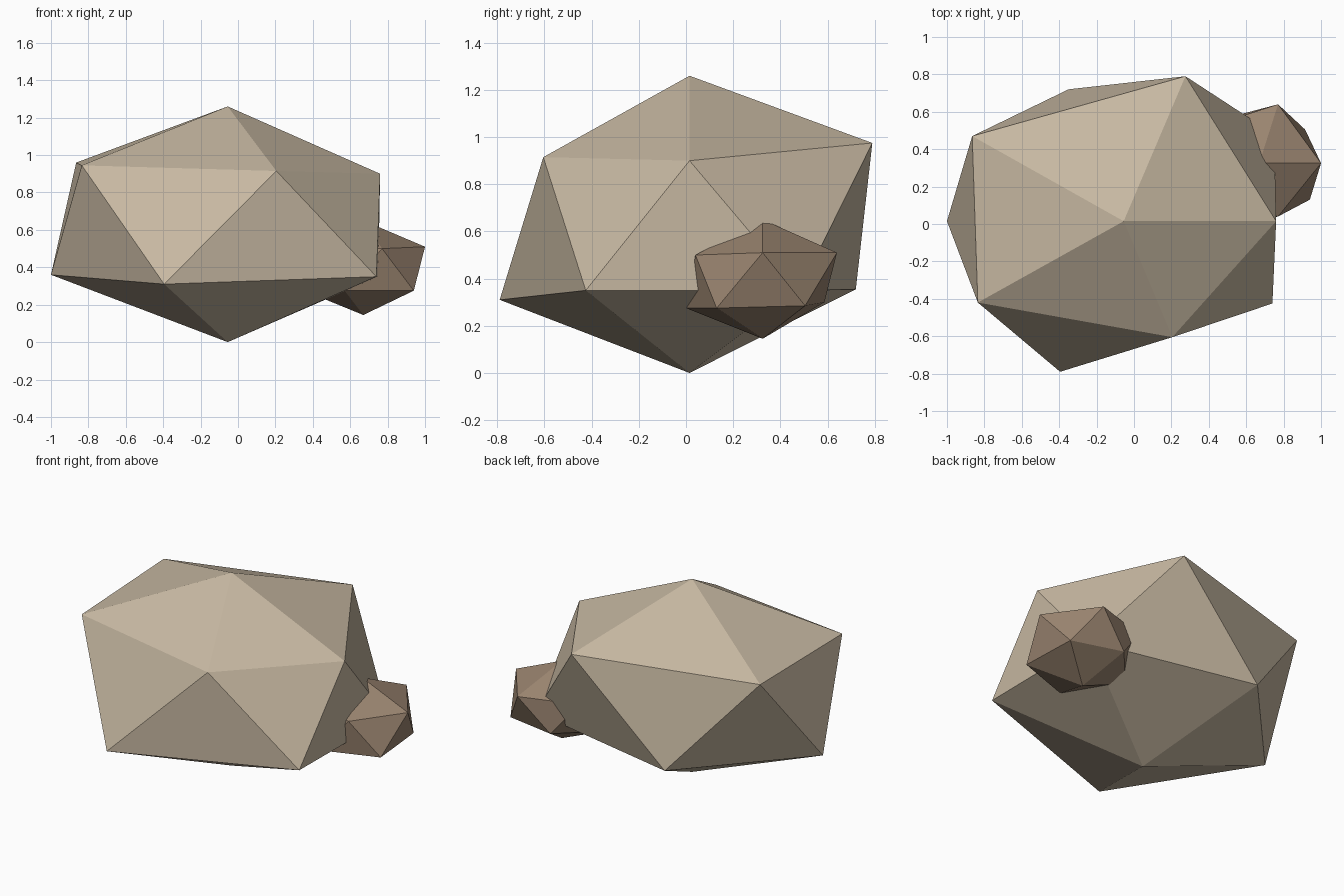
import bpy, bmesh, math

if "Cube" in bpy.data.objects:
    bpy.data.objects.remove(bpy.data.objects["Cube"])


def rock(name, color, bottom, lower, upper, top):
    """Twelve-point rock: an icosphere whose rings are pulled into shape.
    Rings run counter-clockwise; lower starts at 36 degrees, upper at 0."""
    bm = bmesh.new()
    bmesh.ops.create_icosphere(bm, subdivisions=1, radius=1)
    order = sorted(bm.verts, key=lambda v: (
        round(v.co.z, 2), (math.atan2(v.co.y, v.co.x) + 0.1) % math.tau))
    for v, co in zip(order, [bottom, *lower, *upper, top]):
        v.co = co
    bmesh.ops.recalc_face_normals(bm, faces=bm.faces)
    mesh = bpy.data.meshes.new(name)
    bm.to_mesh(mesh)
    bm.free()
    mat = bpy.data.materials.new(name + "_stone")
    mat.diffuse_color = color
    mat.use_nodes = True
    mat.node_tree.nodes["Principled BSDF"].inputs["Base Color"].default_value = mat.diffuse_color
    mesh.materials.append(mat)
    obj = bpy.data.objects.new(name, mesh)
    bpy.context.collection.objects.link(obj)
    return obj


# Large boulder
rock("boulder", (0.57, 0.48, 0.36, 1),
     (-0.055, 0.015, 0.0),
     [(0.75, 0.48, 0.35), (-0.35, 0.72, 0.355), (-1.0, 0.015, 0.36),
      (-0.395, -0.79, 0.31), (0.74, -0.425, 0.35)],
     [(0.76, 0.015, 0.90), (0.275, 0.79, 0.975), (-0.865, 0.47, 0.96),
      (-0.835, -0.42, 0.945), (0.205, -0.605, 0.915)],
     (-0.055, 0.015, 1.26))

# Small stone partly sunk into the boulder's right side
rock("side_stone", (0.32, 0.23, 0.16, 1),
     (0.67, 0.325, 0.145),
     [(0.915, 0.505, 0.285), (0.57, 0.587, 0.30), (0.34, 0.325, 0.28),
      (0.57, 0.0, 0.275), (0.94, 0.13, 0.275)],
     [(1.0, 0.325, 0.51), (0.77, 0.64, 0.51), (0.40, 0.52, 0.51),
      (0.40, 0.13, 0.51), (0.77, 0.04, 0.50)],
     (0.67, 0.325, 0.65))
